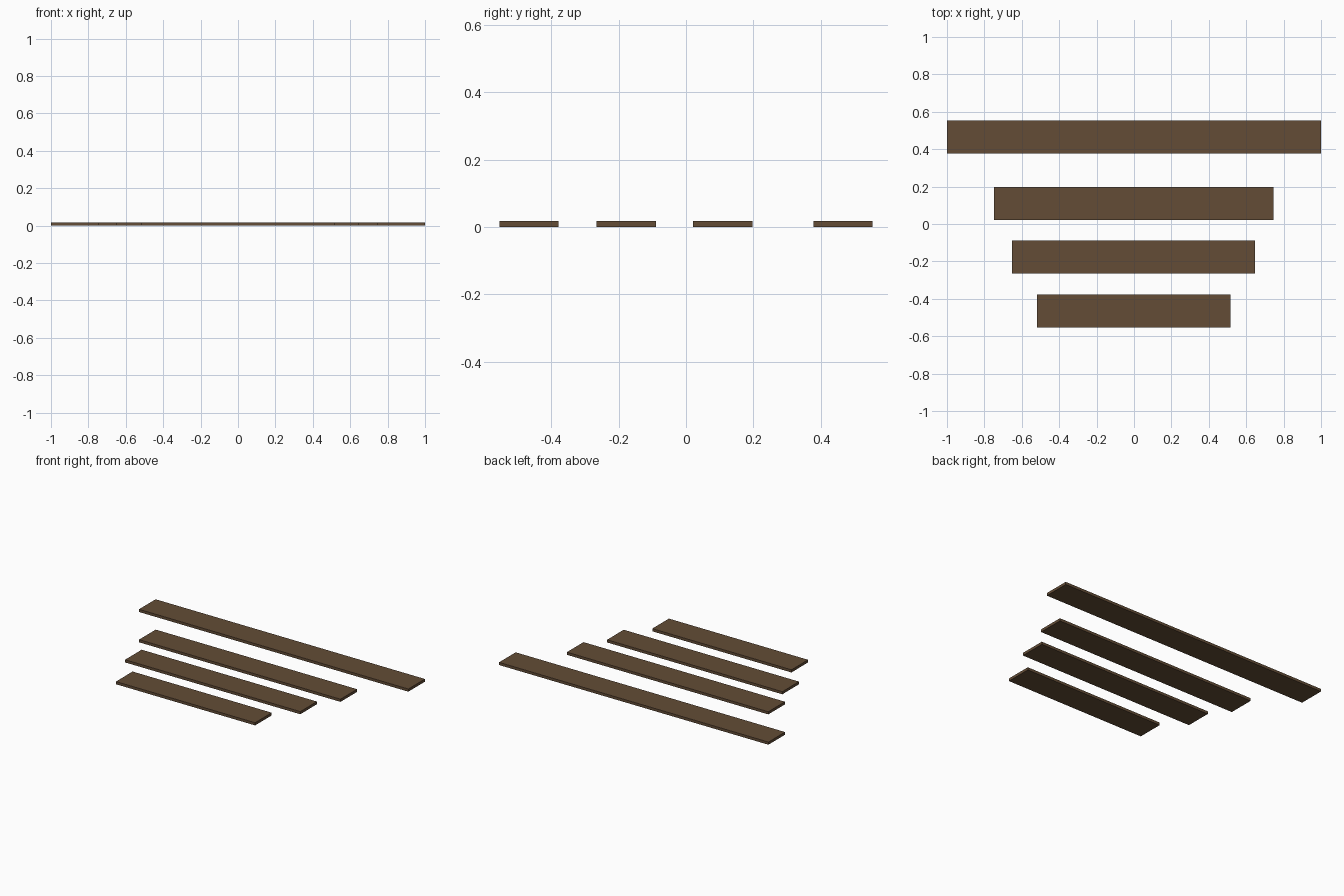
import bpy

if "Cube" in bpy.data.objects:
    bpy.data.objects.remove(bpy.data.objects["Cube"])

wood = bpy.data.materials.new("dark brown wood")
wood.diffuse_color = (0.125, 0.073, 0.037, 1.0)
wood.use_nodes = True
wood.node_tree.nodes["Principled BSDF"].inputs["Base Color"].default_value = wood.diffuse_color

DEPTH, THICK = 0.176, 0.018


def plank(name, x0, x1, y):
    bpy.ops.mesh.primitive_cube_add(size=1, location=((x0 + x1) / 2, y, THICK / 2))
    ob = bpy.context.object
    ob.name = name
    ob.scale = (x1 - x0, DEPTH, THICK)
    bpy.ops.object.transform_apply(location=False, rotation=False, scale=True)
    ob.data.materials.append(wood)


# four loose planks, longest at the back
plank("plank_longest", -1.0, 1.0, 0.466)
plank("plank_long", -0.749, 0.746, 0.109)
plank("plank_medium", -0.653, 0.648, -0.177)
plank("plank_short", -0.518, 0.515, -0.466)
